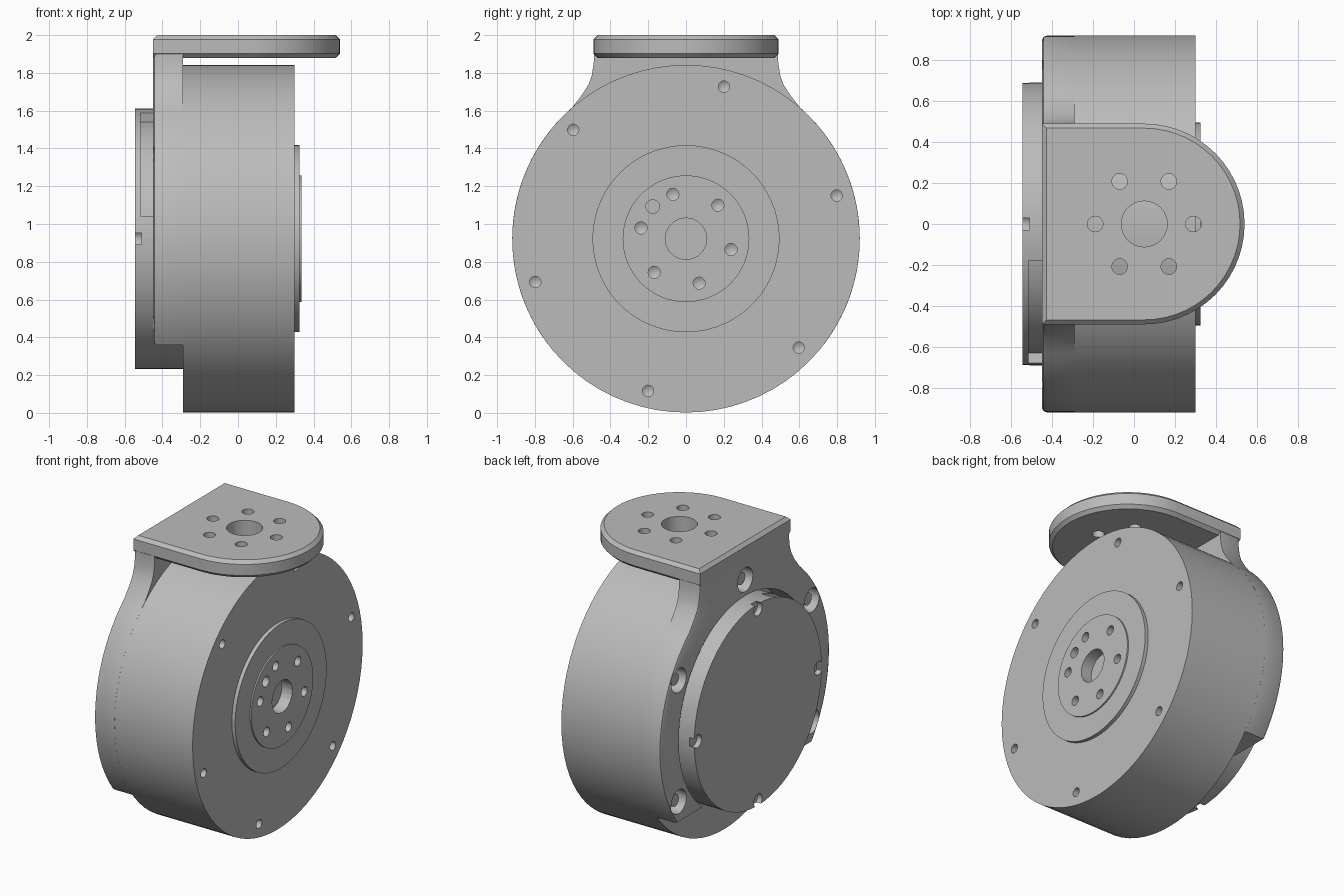
import bpy, bmesh
from math import sin, cos, radians, asin, degrees, pi
from mathutils import Vector

cube = bpy.data.objects.get("Cube")
if cube:
    bpy.data.objects.remove(cube, do_unlink=True)

metal = bpy.data.materials.new("plain grey metal")
metal.use_nodes = True
GREY = (0.5, 0.5, 0.5, 1)
metal.diffuse_color = GREY
metal.node_tree.nodes["Principled BSDF"].inputs["Base Color"].default_value = GREY

ZC = 0.922   # height of the motor axis
R = 0.92     # outer radius of the housing
X, Z = Vector((1, 0, 0)), Vector((0, 0, 1))


def arc(radius, start, end, steps=32):
    """Points (a, b) on a circle, angles in degrees."""
    angles = [radians(start + (end - start) * i / steps) for i in range(steps + 1)]
    return [(radius * cos(a), radius * sin(a)) for a in angles]


def lathe(bm, profile, centre, axis=X, steps=64):
    """Spin (distance along axis, radius) points into a closed solid."""
    side = Z if axis == X else X
    verts = [bm.verts.new(Vector(centre) + axis * d + side * r) for d, r in profile]
    edges = [bm.edges.new(pair) for pair in zip(verts, verts[1:])]
    made = bmesh.ops.spin(bm, geom=verts + edges, axis=axis, cent=centre,
                          dvec=(0, 0, 0), angle=2 * pi, steps=steps)
    bmesh.ops.remove_doubles(bm, verts=bm.verts[:], dist=1e-5)


def prism(bm, points, direction):
    """Extrude a closed outline."""
    face = bm.faces.new([bm.verts.new(p) for p in points])
    made = bmesh.ops.extrude_face_region(bm, geom=[face])["geom"]
    moved = [v for v in made if isinstance(v, bmesh.types.BMVert)]
    bmesh.ops.translate(bm, verts=moved, vec=direction)
    bmesh.ops.recalc_face_normals(bm, faces=bm.faces[:])


def finish(name, bm):
    bmesh.ops.recalc_face_normals(bm, faces=bm.faces[:])
    mesh = bpy.data.meshes.new(name)
    bm.to_mesh(mesh)
    bm.free()
    obj = bpy.data.objects.new(name, mesh)
    bpy.context.collection.objects.link(obj)
    mesh.materials.append(metal)
    return obj


def carve(obj, cutter_bm):
    """Subtract a set of cutters, then shade smooth with sharp edges."""
    cutter = finish("cutter", cutter_bm)
    cutter.hide_render = True
    mod = obj.modifiers.new("cut", "BOOLEAN")
    mod.operation, mod.solver, mod.object = "DIFFERENCE", "EXACT", cutter
    graph = bpy.context.evaluated_depsgraph_get()
    mesh = bpy.data.meshes.new_from_object(obj.evaluated_get(graph))
    obj.modifiers.clear()
    obj.data = mesh
    bpy.data.objects.remove(cutter, do_unlink=True)
    bpy.ops.object.select_all(action="DESELECT")
    obj.select_set(True)
    bpy.context.view_layer.objects.active = obj
    bpy.ops.object.shade_smooth_by_angle(angle=radians(25))


def drill(bm, x, radius, depth, y, z, tip=0.0):
    """Hole into a +x face (positive depth) or a -x face (negative)."""
    s = 1 if depth > 0 else -1
    lathe(bm, [(0.05 * s, 0), (0.05 * s, radius), (-depth, radius),
               (-depth - tip * s, 0)], (x, y, ZC + z), steps=20)


# Housing with stepped output hub
bm = bmesh.new()
lathe(bm, [(-0.29, 0), (-0.29, R), (0.30, R), (0.30, 0.495), (0.325, 0.495),
           (0.325, 0.335), (0.335, 0.335), (0.335, 0)], (0, 0, ZC), steps=72)
housing = finish("motor_housing", bm)
cut = bmesh.new()
for y, z in arc(0.83, 16, 316, 5):
    drill(cut, 0.30, 0.03, 0.08, y, z, 0.02)
for y, z in arc(0.245, 46.5, 346.5, 5):
    drill(cut, 0.335, 0.032, 0.08, y, z, 0.02)
y, z = arc(0.245, 136, 180, 1)[0]
drill(cut, 0.335, 0.036, 0.06, y, z)
drill(cut, 0.335, 0.11, 0.08, 0, 0)
carve(housing, cut)

# Rear cap with rim notches and a shallow side recess
bm = bmesh.new()
lathe(bm, [(-0.545, 0), (-0.545, 0.69), (-0.28, 0.69), (-0.28, 0)], (0, 0, ZC))
cap = finish("rear_cap", bm)
cut = bmesh.new()
for y, z in arc(0.655, 0, 270, 3):
    drill(cut, -0.545, 0.045, -0.035, y, z)
sector = arc(0.64, 105, 170) + arc(0.75, 170, 105)
prism(cut, [(-0.515, y, ZC + z) for y, z in sector], X * 0.065)
carve(cap, cut)

# Horseshoe bracket wall with a neck rising to the mounting plate
drop = 0.36 - ZC
inner = 0.72
outer_low = degrees(asin(drop / R))
inner_low = degrees(asin(drop / inner))
half = [(y, ZC + z) for y, z in arc(R, outer_low, 49)]
half += [(0.55, 1.685), (0.515, 1.74), (0.498, 1.79), (0.488, 1.86), (0.488, 1.93)]
opening = [(y, ZC + z) for y, z in arc(inner, 180 - inner_low, inner_low, 64)]
outline = half + [(-y, z) for y, z in reversed(half)] + opening
bm = bmesh.new()
prism(bm, [(-0.449, y, z) for y, z in outline], X * 0.159)
rim = [e for e in bm.edges
       if all(v.co.x < -0.44 for v in e.verts)
       and not all(v.co.z > 1.9 for v in e.verts)
       and any((v.co.yz - Vector((0, ZC))).length > inner + 0.01 for v in e.verts)]
bmesh.ops.bevel(bm, geom=rim, offset=0.022, segments=2, profile=0.5, affect="EDGES")
wall = finish("bracket_wall", bm)
cut = bmesh.new()
for y, z in arc(0.83, -30, 210, 4):
    drill(cut, -0.45, 0.082, -0.09, y, z)
    drill(cut, -0.37, 0.042, -0.12, y, z)
carve(wall, cut)

# Mounting plate with a rounded end
bm = bmesh.new()
end = [(0.05 + x, y) for x, y in arc(0.49, -90, 90, 28)]
prism(bm, [(x, y, 1.88) for x, y in [(-0.45, -0.49)] + end + [(-0.45, 0.49)]], Z * 0.12)
border = [e for e in bm.edges
          if abs(e.verts[0].co.z - e.verts[1].co.z) < 0.01
          and not all(v.co.x < -0.44 and v.co.z < 1.9 for v in e.verts)]
bmesh.ops.bevel(bm, geom=border, offset=0.022, segments=1, profile=0.5, affect="EDGES")
plate = finish("mounting_plate", bm)
cut = bmesh.new()
bolts = [(x, y, 0.038) for x, y in arc(0.24, 0, 300, 5)]
for x, y, radius in bolts + [(0, 0, 0.112)]:
    lathe(cut, [(1.8, 0), (1.8, radius), (2.1, radius), (2.1, 0)],
          (0.05 + x, y, 0), axis=Z, steps=32)
carve(plate, cut)
